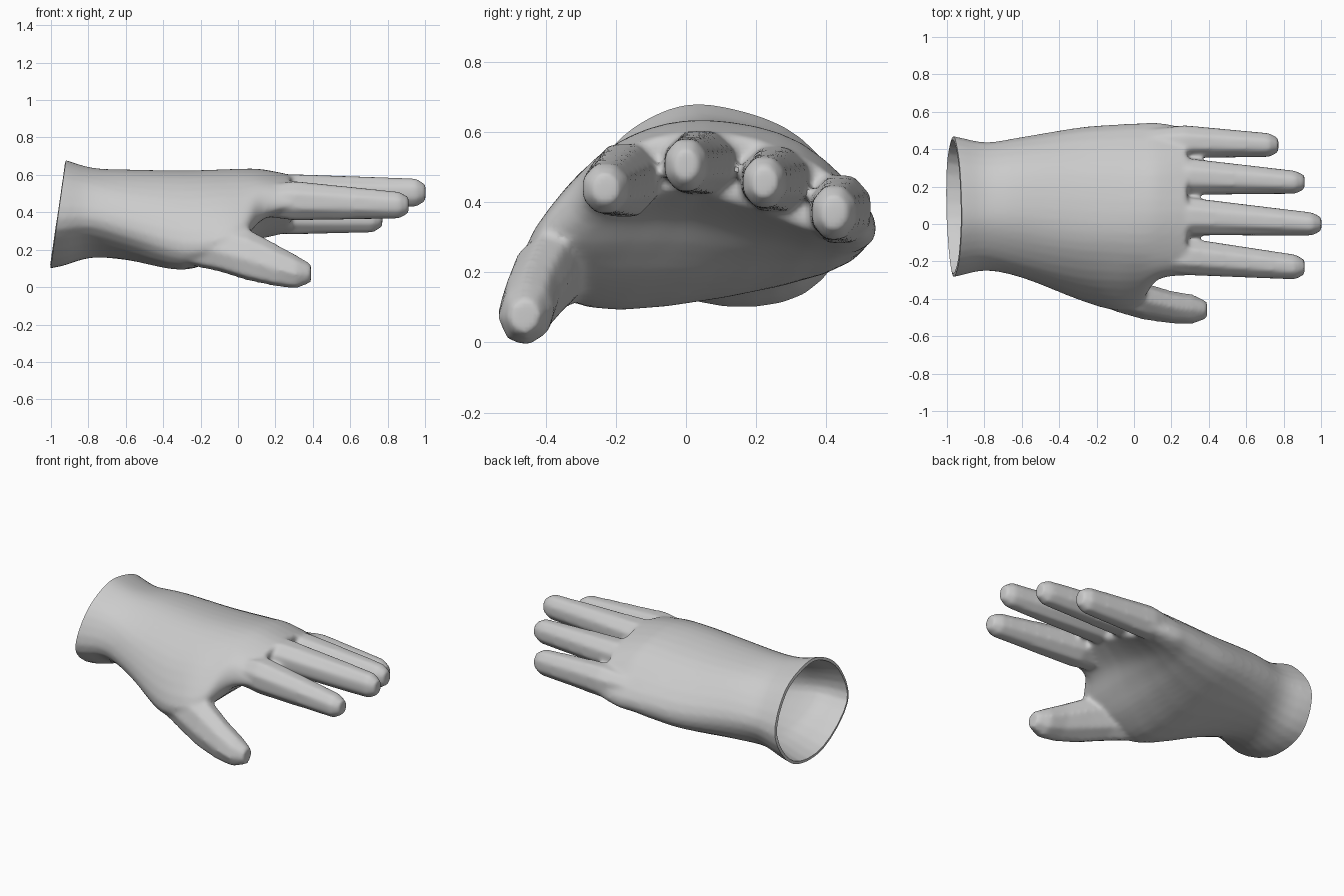
import bpy, bmesh, math
from mathutils import Vector

if "Cube" in bpy.data.objects:
    bpy.data.objects.remove(bpy.data.objects["Cube"])

grey = bpy.data.materials.new("light grey")
grey.diffuse_color = (0.6, 0.6, 0.6, 1)
grey.use_nodes = True
grey.node_tree.nodes["Principled BSDF"].inputs["Base Color"].default_value = grey.diffuse_color


def loft(name, rings):
    """Closed skin through rings of equal point count, capped at both ends."""
    bm = bmesh.new()
    loops = [[bm.verts.new(p) for p in ring] for ring in rings]
    n = len(loops[0])
    for a, b in zip(loops, loops[1:]):
        for i in range(n):
            bm.faces.new((a[i], a[(i + 1) % n], b[(i + 1) % n], b[i]))
    bm.faces.new(loops[0][::-1])
    bm.faces.new(loops[-1])
    bmesh.ops.recalc_face_normals(bm, faces=bm.faces)
    mesh = bpy.data.meshes.new(name)
    bm.to_mesh(mesh)
    bm.free()
    mesh.materials.append(grey)
    ob = bpy.data.objects.new(name, mesh)
    bpy.context.collection.objects.link(ob)
    return ob


def oval(x, y, z, ry, rz, tilt=0, n=8):
    pts = []
    for i in range(n):
        a = 2 * math.pi * (i + 0.5) / n
        u, v = ry * math.cos(a), rz * math.sin(a)
        pts.append((x, y + u * math.cos(tilt) - v * math.sin(tilt),
                    z + u * math.sin(tilt) + v * math.cos(tilt)))
    return pts


def spline(p0, p1, p2, p3, t):
    return tuple(b + 0.5 * t * (c - a + t * (2 * a - 5 * b + 4 * c - d + t * (3 * (b - c) + d - a)))
                 for a, b, c, d in zip(p0, p1, p2, p3))


def rounded(pts, steps=4):
    """Smooth closed curve through a few points."""
    n = len(pts)
    return [spline(*(pts[(i + k) % n] for k in (-1, 0, 1, 2)), s / steps)
            for i in range(n) for s in range(steps)]


def smooth_rings(sections, steps=4):
    """Rounded rings, blended smoothly along the length."""
    rings = [rounded([(x, y, z) for y, z in p]) for x, p in sections]
    last, out = len(rings) - 1, []
    for i in range(last):
        four = [rings[min(max(i + k, 0), last)] for k in (-1, 0, 1, 2)]
        for s in range(steps):
            out.append([spline(*q, s / steps) for q in zip(*four)])
    return out + [rings[-1]]


def scaled(pts, sy, sz, cy=0.1, cz=0.395):
    return [(cy + (y - cy) * sy, cz + (z - cz) * sz) for y, z in pts]


# Palm and wrist: sections run thumb side, back of hand, little finger side, palm
cuff = [(-0.265, 0.31), (-0.225, 0.54), (-0.06, 0.668), (0.11, 0.678),
        (0.33, 0.585), (0.468, 0.36), (0.33, 0.145), (0.03, 0.126)]
sections = [
    (-1.10, scaled(cuff, 1.08, 1.08)),
    (-0.95, cuff),
    (-0.79, scaled(cuff, 0.92, 0.84)),
    (-0.6, [(-0.272, 0.27), (-0.245, 0.46), (-0.09, 0.592), (0.09, 0.628),
            (0.32, 0.565), (0.465, 0.37), (0.355, 0.20), (-0.02, 0.148)]),
    (-0.3, [(-0.40, 0.19), (-0.325, 0.42), (-0.14, 0.582), (0.07, 0.623),
            (0.33, 0.555), (0.512, 0.35), (0.395, 0.195), (-0.19, 0.092)]),
    (-0.1, [(-0.455, 0.21), (-0.345, 0.435), (-0.15, 0.588), (0.06, 0.628),
            (0.33, 0.56), (0.528, 0.355), (0.415, 0.215), (-0.13, 0.16)]),
    (0.03, [(-0.41, 0.27), (-0.335, 0.445), (-0.16, 0.588), (0.06, 0.633),
            (0.33, 0.565), (0.535, 0.355), (0.425, 0.24), (-0.06, 0.265)]),
    (0.13, [(-0.27, 0.37), (-0.275, 0.50), (-0.15, 0.588), (0.06, 0.63),
            (0.33, 0.565), (0.535, 0.355), (0.445, 0.26), (0.0, 0.355)]),
    (0.285, [(-0.25, 0.42), (-0.25, 0.50), (-0.15, 0.565), (0.06, 0.60),
             (0.33, 0.53), (0.505, 0.37), (0.44, 0.295), (0.05, 0.425)]),
]
palm = loft("glove", smooth_rings(sections))

# Fingers: base centre, base radii, tip centre, tip radii
fingers = [
    ("index_finger", (0.3, -0.176, 0.462), (0.105, 0.112), (0.862, -0.23, 0.438), (0.071, 0.076)),
    ("middle_finger", (0.3, 0.04, 0.512), (0.108, 0.098), (0.952, 0.0, 0.505), (0.066, 0.081)),
    ("ring_finger", (0.3, 0.253, 0.465), (0.104, 0.10), (0.862, 0.223, 0.457), (0.066, 0.079)),
    ("little_finger", (0.27, 0.44, 0.38), (0.094, 0.105), (0.722, 0.422, 0.37), (0.068, 0.083)),
]
parts = []
for name, b, br, t, tr in fingers:
    parts.append(loft(name, [
        oval(b[0] - 0.2, b[1], b[2], br[0] * 0.75, br[1] * 0.75),
        oval(*b, *br), oval(*t, *tr),
        oval(t[0] + 0.05, t[1], t[2], tr[0] * 0.6, tr[1] * 0.6)]))

# Thumb
parts.append(loft("thumb", [oval(*s, tilt=-0.3) for s in (
    (-0.36, -0.265, 0.25, 0.08, 0.12), (-0.1, -0.37, 0.215, 0.095, 0.14),
    (0.05, -0.412, 0.175, 0.095, 0.147), (0.2, -0.445, 0.118, 0.085, 0.12),
    (0.31, -0.455, 0.082, 0.08, 0.094), (0.39, -0.46, 0.075, 0.047, 0.052))]))

# Fuse the parts into one soft skin
bpy.ops.object.select_all(action='DESELECT')
for ob in parts + [palm]:
    ob.select_set(True)
bpy.context.view_layer.objects.active = palm
bpy.ops.object.join()
remesh = palm.modifiers.new("fuse", 'REMESH')
remesh.mode = 'VOXEL'
remesh.voxel_size = 0.013
soften = palm.modifiers.new("soften", 'SMOOTH')
soften.factor = 0.5
soften.iterations = 8
for m in list(palm.modifiers):
    bpy.ops.object.modifier_apply(modifier=m.name)

# Slanted open cuff
bm = bmesh.new()
bm.from_mesh(palm.data)
bmesh.ops.bisect_plane(bm, geom=bm.verts[:] + bm.edges[:] + bm.faces[:],
                       plane_co=Vector((-0.96, 0.1, 0.395)),
                       plane_no=Vector((0.57, 0, -0.08)).normalized(), clear_inner=True)
bm.to_mesh(palm.data)
bm.free()

# Thin hollow material
wall = palm.modifiers.new("wall", 'SOLIDIFY')
wall.thickness = 0.018
wall.offset = -1
bpy.ops.object.modifier_apply(modifier=wall.name)
palm.data.materials.clear()
palm.data.materials.append(grey)
bpy.ops.object.shade_smooth_by_angle(angle=math.radians(50))
